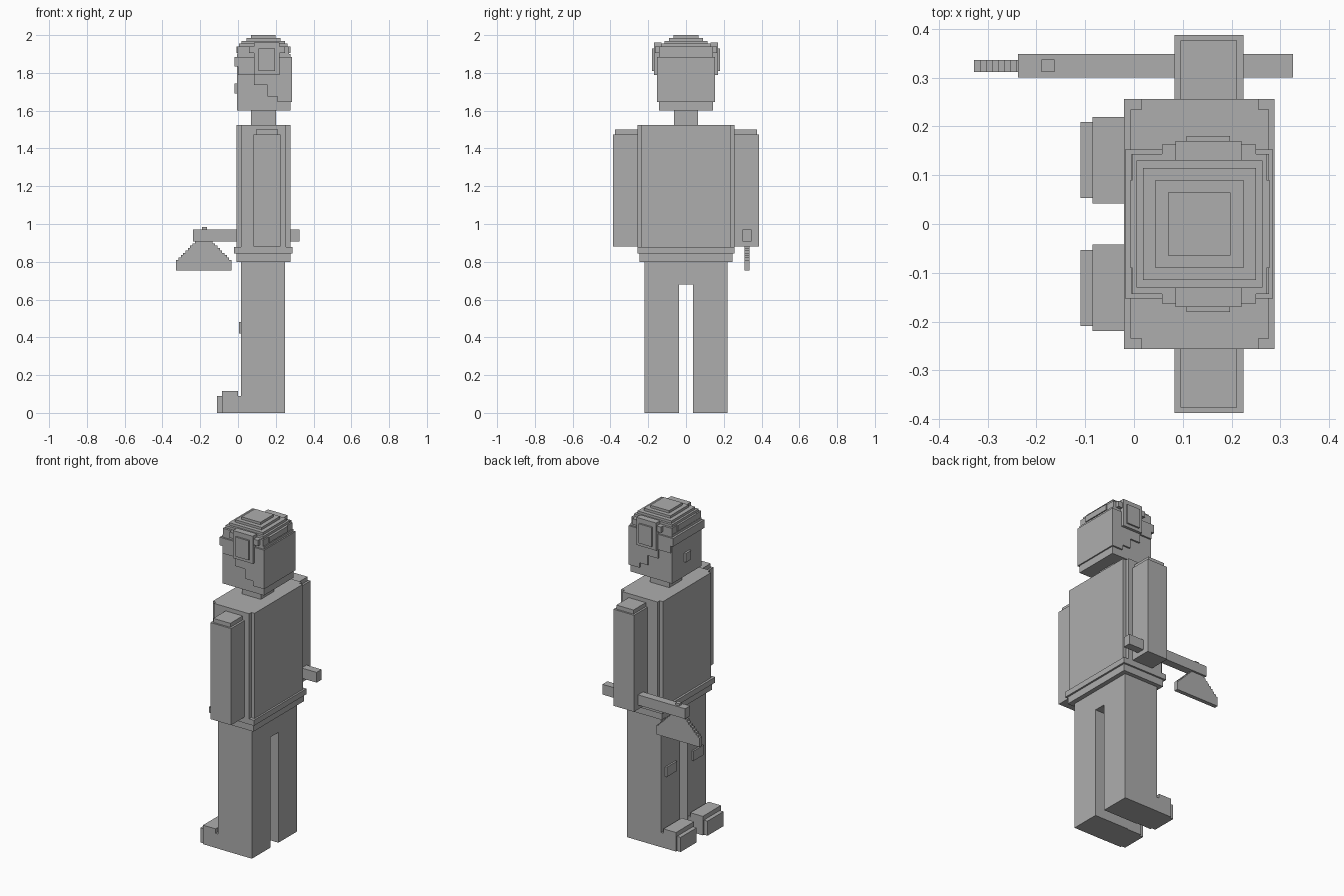
import bpy
import bmesh

cube = bpy.data.objects.get("Cube")
if cube:
    bpy.data.objects.remove(cube, do_unlink=True)

grey = bpy.data.materials.new("plain_grey")
grey.use_nodes = True
grey.diffuse_color = (0.42, 0.42, 0.42, 1)
grey.node_tree.nodes["Principled BSDF"].inputs["Base Color"].default_value = (0.42, 0.42, 0.42, 1)


def build(name, bm):
    bmesh.ops.recalc_face_normals(bm, faces=bm.faces)
    mesh = bpy.data.meshes.new(name)
    bm.to_mesh(mesh)
    bm.free()
    mesh.materials.append(grey)
    obj = bpy.data.objects.new(name, mesh)
    bpy.context.collection.objects.link(obj)
    return obj


def boxes(name, *spans):
    """One object from boxes given as (x range, y range, z range)."""
    bm = bmesh.new()
    for span in spans:
        verts = bmesh.ops.create_cube(bm, size=1)["verts"]
        for v in verts:
            v.co = [lo + (c + 0.5) * (hi - lo) for c, (lo, hi) in zip(v.co, span)]
    return build(name, bm)


def sides(name, *spans):
    """The same boxes on the left (+y) and the right (-y) of the figure."""
    boxes(name + "_a", *spans)
    boxes(name + "_b", *[(x, (-y[1], -y[0]), z) for x, y, z in spans])


def sym(width):
    return (-width, width)


# Legs, shoes and knee patches
sides("leg", ((0.016, 0.249), (0.038, 0.22), (0, 0.70)))
boxes("hips", ((0.016, 0.249), sym(0.22), (0.68, 0.81)))
sides("shoe",
      ((-0.085, 0.0), (0.042, 0.219), (0, 0.117)),
      ((-0.11, 0.02), (0.053, 0.209), (0, 0.09)),
      ((-0.08, 0.02), (0.042, 0.219), (0, 0.09)))
sides("knee_patch", ((0.005, 0.02), (0.08, 0.18), (0.42, 0.48)))

# Belt and torso with notched corners
boxes("lower_belt", ((-0.007, 0.277), sym(0.245), (0.80, 0.845)))
boxes("upper_belt", ((-0.02, 0.288), sym(0.256), (0.843, 0.877)))
boxes("torso",
      ((-0.007, 0.277), sym(0.235), (0.87, 1.525)),
      ((0.015, 0.255), sym(0.256), (0.87, 1.525)))

# Arms with a stepped shoulder
sides("arm",
      ((0.083, 0.224), (0.25, 0.387), (0.88, 1.475)),
      ((0.095, 0.211), (0.25, 0.376), (1.47, 1.50)))

# Neck, head and jaw
boxes("neck", ((0.07, 0.2), sym(0.063), (1.52, 1.61)))
boxes("head", ((-0.005, 0.277), sym(0.143), (1.60, 1.90)))
boxes("nose", ((-0.018, 0.0), sym(0.025), (1.69, 1.745)))
boxes("brow_band", ((-0.018, 0.02), sym(0.153), (1.835, 1.885)))

# Hair stepping down towards the back of the head
boxes("hair",
      ((0.0, 0.285), sym(0.153), (1.79, 1.885)),
      ((0.085, 0.285), sym(0.153), (1.735, 1.80)),
      ((0.155, 0.285), sym(0.153), (1.675, 1.74)),
      ((0.21, 0.285), sym(0.153), (1.645, 1.68)))

# Domed cap in layers
layers = [(0.137, 0.143, 1.94), (0.129, 0.13, 1.955), (0.116, 0.115, 1.97),
          (0.09, 0.09, 1.985), (0.064, 0.065, 2.0)]
boxes("cap", *[((0.134 - wx, 0.134 + wx), sym(wy), (1.88, top))
               for wx, wy, top in layers])
boxes("cap_strap", ((-0.007, 0.278), sym(0.09), (1.905, 1.94)))

# Ear cups and side bands
sides("ear_cup",
      ((0.057, 0.25), (0.13, 0.163), (1.905, 1.94)),
      ((0.085, 0.22), (0.13, 0.17), (1.79, 1.96)),
      ((0.108, 0.197), (0.13, 0.18), (1.81, 1.93)))

# Axe handle and pin
boxes("axe_handle", ((-0.238, 0.326), (0.30, 0.348), (0.907, 0.97)))
boxes("axe_pin", ((-0.19, -0.163), (0.311, 0.337), (0.96, 0.983)))

# Axe blade: a stepped outline extruded sideways
steps = 8
half = [(0.147, 0.753)]
for i in range(steps):
    w = 0.147 - 0.0125 * i
    z = 0.81 + 0.0125 * i
    half += [(w, z), (w - 0.0125, z)]
half.append((half[-1][0], 0.91))
outline = half + [(-w, z) for w, z in reversed(half)]
bm = bmesh.new()
face = bm.faces.new([bm.verts.new((-0.181 + w, 0.311, z)) for w, z in outline])
extruded = bmesh.ops.extrude_face_region(bm, geom=[face])["geom"]
bmesh.ops.translate(bm, vec=(0, 0.025, 0),
                    verts=[g for g in extruded if isinstance(g, bmesh.types.BMVert)])
build("axe_blade", bm)
